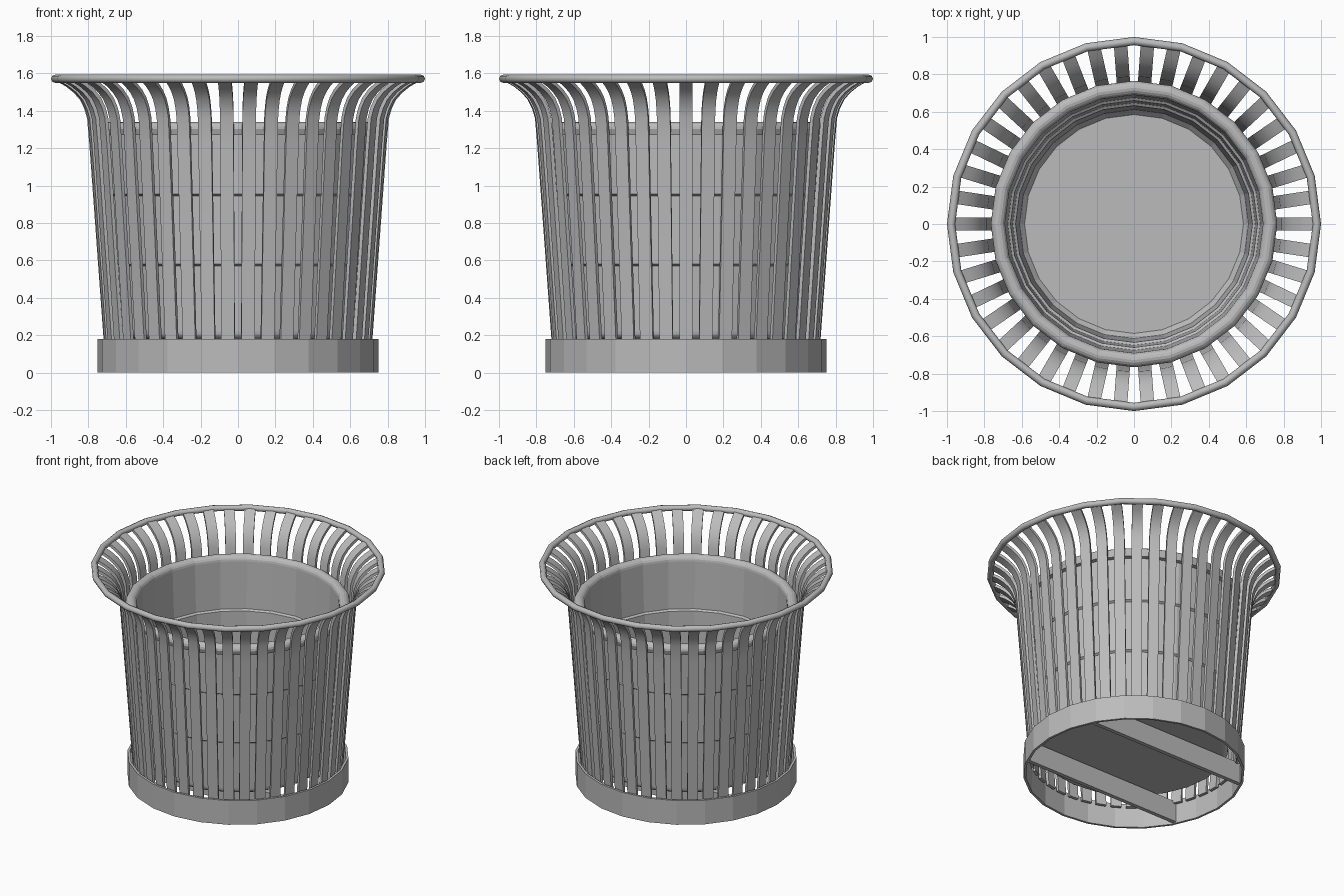
import bpy, bmesh, math
from mathutils import Vector, Matrix

cube = bpy.data.objects.get("Cube")
if cube:
    bpy.data.objects.remove(cube, do_unlink=True)

SIDES = 24
SLATS = 42

grey = bpy.data.materials.new("plain grey")
grey.use_nodes = True
grey.diffuse_color = (0.5, 0.5, 0.5, 1)
grey.node_tree.nodes["Principled BSDF"].inputs["Base Color"].default_value = (0.5, 0.5, 0.5, 1)


def finish(name, bm, smooth=None):
    """Turn a bmesh into a named object in the scene."""
    bmesh.ops.recalc_face_normals(bm, faces=bm.faces)
    mesh = bpy.data.meshes.new(name)
    bm.to_mesh(mesh)
    bm.free()
    mesh.materials.append(grey)
    obj = bpy.data.objects.new(name, mesh)
    bpy.context.collection.objects.link(obj)
    if smooth:
        bpy.ops.object.select_all(action='DESELECT')
        obj.select_set(True)
        bpy.context.view_layer.objects.active = obj
        bpy.ops.object.shade_smooth_by_angle(angle=math.radians(smooth))
    return obj


def lathe(name, profile, closed=False, smooth=None):
    """Revolve (radius, height) points; zero radius closes to a pole."""
    bm = bmesh.new()
    verts = [bm.verts.new((r, 0, z)) for r, z in profile]
    pairs = list(zip(verts, verts[1:]))
    if closed:
        pairs.append((verts[-1], verts[0]))
    edges = [bm.edges.new(p) for p in pairs]
    bmesh.ops.spin(bm, geom=verts + edges, cent=(0, 0, 0), axis=(0, 0, 1),
                   angle=math.tau, steps=SIDES)
    bmesh.ops.remove_doubles(bm, verts=bm.verts, dist=0.0005)
    return finish(name, bm, smooth)


def arc(cx, cz, radius, start, end, steps):
    angles = [math.radians(start + (end - start) * i / steps) for i in range(steps + 1)]
    return [(cx + radius * math.cos(a), cz + radius * math.sin(a)) for a in angles]


# Base band
lathe("base_band", [(0.752, 0), (0.752, 0.18), (0.735, 0.18), (0.735, 0)], closed=True)

# Rolled wire rim around the flared top
lathe("top_rim", arc(0.978, 1.571, 0.022, 0, 315, 7), closed=True, smooth=50)

# Inner liner: three stepped tiers, rounded foot, rolled lip
outer = [(0, 0.18)] + arc(0.605, 0.22, 0.04, -90, 0, 4)
outer += [(0.665, 0.57), (0.68, 0.58), (0.695, 0.945), (0.71, 0.955), (0.722, 1.27)]
lip = [(0.755, 1.27)] + arc(0.728, 1.302, 0.038, 0, 180, 8)
inner = [(0.675, 0.955), (0.66, 0.945), (0.648, 0.58), (0.633, 0.57),
         (0.612, 0.25), (0.585, 0.22), (0, 0.22)]
lathe("liner_pot", outer + lip + inner)

# Upright slats, flaring outwards at the top
path = [Vector((r, 0, z)) for r, z in (
    (0.706, 0.14), (0.785, 1.22), (0.797, 1.36), (0.813, 1.415), (0.838, 1.465),
    (0.873, 1.505), (0.915, 1.538), (0.972, 1.571))]
HALF_WIDTH, HALF_DEPTH = 0.036, 0.01
bm = bmesh.new()
for n in range(SLATS):
    turn = Matrix.Rotation(math.tau * n / SLATS, 3, 'Z')
    rings = []
    for i, p in enumerate(path):
        along = (path[min(i + 1, len(path) - 1)] - path[max(i - 1, 0)]).normalized()
        out = Vector((along.z, 0, -along.x)) * HALF_DEPTH
        side = Vector((0, HALF_WIDTH, 0))
        rings.append([bm.verts.new(turn @ (p + out * a + side * b))
                      for a, b in ((1, -1), (1, 1), (-1, 1), (-1, -1))])
    for low, high in zip(rings, rings[1:]):
        for k in range(4):
            j = (k + 1) % 4
            bm.faces.new((low[k], low[j], high[j], high[k]))
    bm.faces.new(rings[0])
    bm.faces.new(rings[-1])
finish("slats", bm, smooth=40)

# Two upright planks under the liner
for name, y in (("front_support", -0.34), ("back_support", 0.34)):
    bm = bmesh.new()
    bmesh.ops.create_cube(bm, size=1)
    bmesh.ops.scale(bm, vec=(1.29, 0.03, 0.155), verts=bm.verts)
    bmesh.ops.translate(bm, vec=(0, y, 0.0825), verts=bm.verts)
    finish(name, bm)
